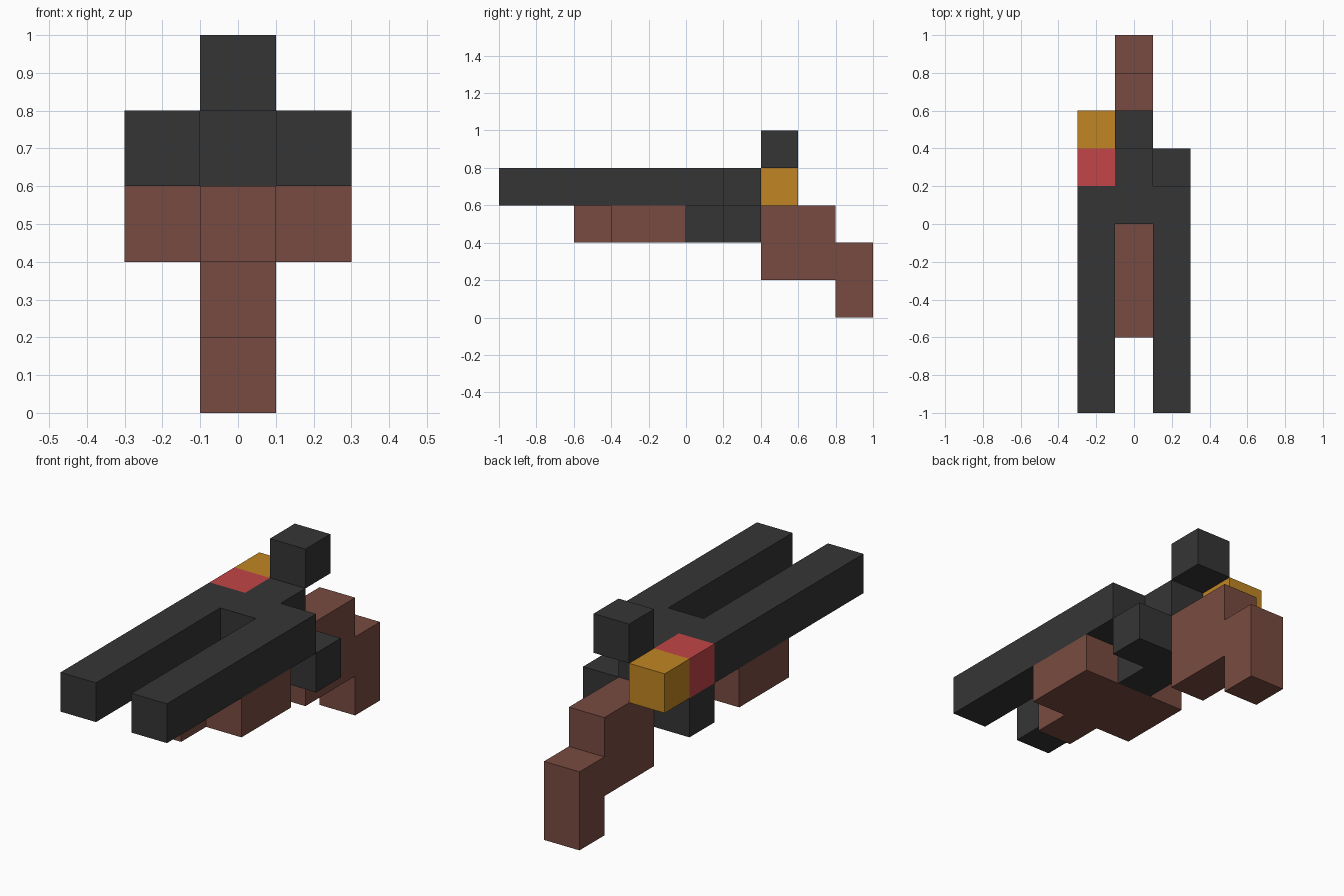
import bpy, bmesh
from mathutils import Vector

cube = bpy.data.objects.get("Cube")
if cube:
    bpy.data.objects.remove(cube, do_unlink=True)


def material(name, rgb):
    """Flat material from 0-255 sRGB values, stored as linear."""
    lin = [((c / 255 + 0.055) / 1.055) ** 2.4 for c in rgb] + [1.0]
    mat = bpy.data.materials.new(name)
    mat.use_nodes = True
    mat.diffuse_color = lin
    mat.node_tree.nodes["Principled BSDF"].inputs["Base Color"].default_value = lin
    return mat


def prism(name, outline, offset, mat):
    """Extrude a flat 3D outline along the offset vector."""
    bm = bmesh.new()
    face = bm.faces.new([bm.verts.new(p) for p in outline])
    ext = bmesh.ops.extrude_face_region(bm, geom=[face], use_keep_orig=True)
    verts = [v for v in ext["geom"] if isinstance(v, bmesh.types.BMVert)]
    bmesh.ops.translate(bm, verts=verts, vec=Vector(offset))
    bmesh.ops.recalc_face_normals(bm, faces=bm.faces)
    mesh = bpy.data.meshes.new(name)
    bm.to_mesh(mesh)
    bm.free()
    mesh.materials.append(mat)
    obj = bpy.data.objects.new(name, mesh)
    bpy.context.collection.objects.link(obj)
    return obj


def slab(name, half, z, mat):
    """Symmetric plan: the +x half outline, front to back, is mirrored across x."""
    pts = half + [(-x, y) for x, y in reversed(half)]
    return prism(name, [(x, y, z) for x, y in pts], (0, 0, 0.2), mat)


def block(name, x, y, z, mat):
    """Cube of 0.2 centred on x and y, with its base at z."""
    plan = [(x + dx, y + dy, z) for dx, dy in
            ((-0.1, -0.1), (0.1, -0.1), (0.1, 0.1), (-0.1, 0.1))]
    return prism(name, plan, (0, 0, 0.2), mat)


dark = material("dark grey", (53, 53, 53))
brown = material("wood brown", (120, 75, 65))
red = material("red", (194, 69, 71))
gold = material("gold", (193, 134, 35))

# Twin barrels joined by the upper body
slab("barrels", [(0.1, 0), (0.1, -1), (0.3, -1), (0.3, 0.2), (0.1, 0.2), (0.1, 0.4)], 0.6, dark)
# Lower body with side boxes
slab("lower_body", [(0.1, 0), (0.1, 0.2), (0.3, 0.2), (0.3, 0.4)], 0.4, dark)
# Wooden fore grip under the barrels
slab("fore_grip", [(0.1, -0.6), (0.1, -0.4), (0.3, -0.4), (0.3, 0)], 0.4, brown)

# Stepped rear handle
side = [(0.4, 0.2), (0.8, 0.2), (0.8, 0), (1, 0), (1, 0.4), (0.8, 0.4), (0.8, 0.6), (0.4, 0.6)]
prism("handle", [(-0.1, y, z) for y, z in side], (0.2, 0, 0), brown)

# Hammer block and the coloured round behind the right barrel
block("hammer", 0, 0.5, 0.8, dark)
block("shell_case", -0.2, 0.3, 0.6, red)
block("shell_base", -0.2, 0.5, 0.6, gold)
